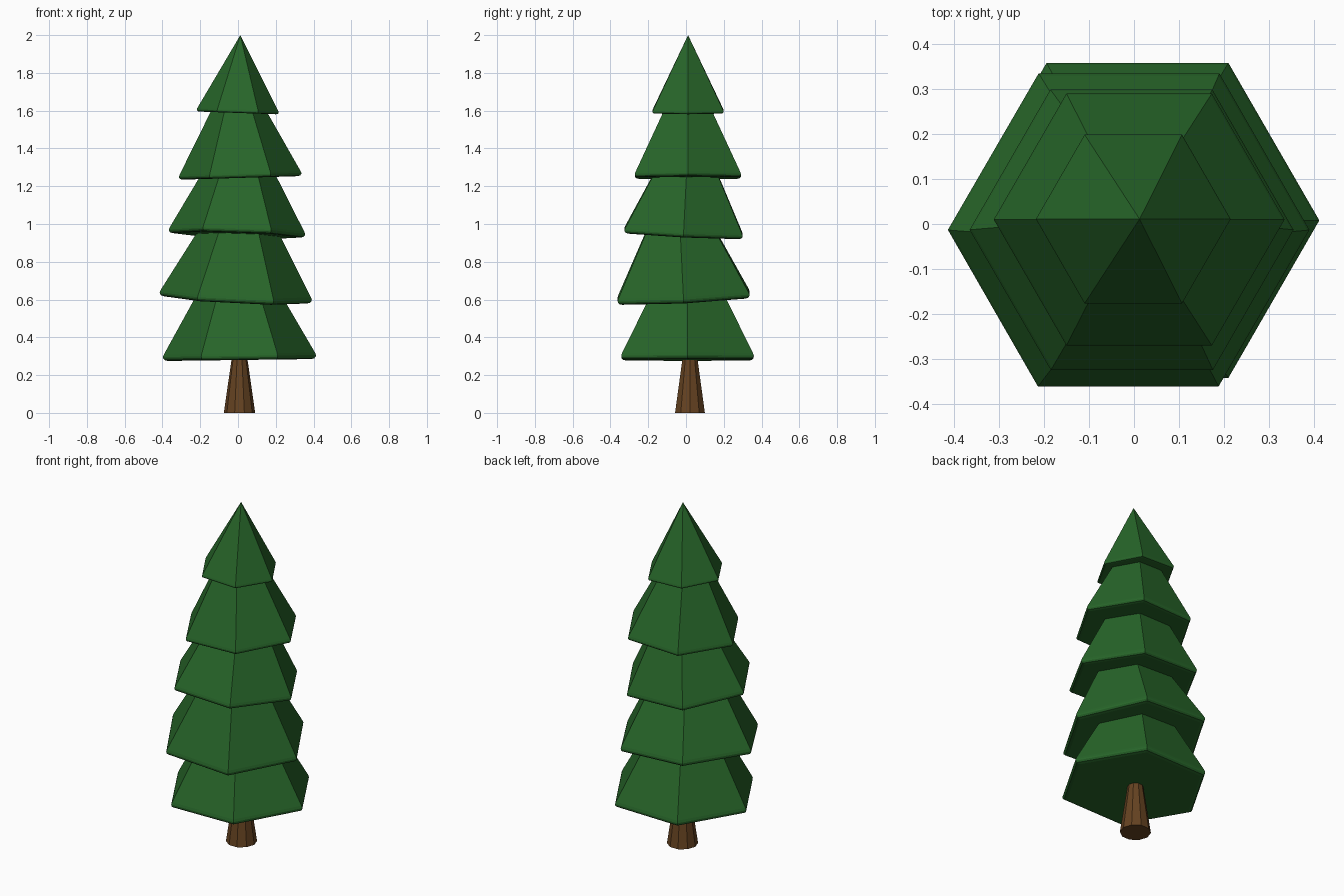
import bpy, bmesh
from math import cos, sin, tau

if "Cube" in bpy.data.objects:
    bpy.data.objects.remove(bpy.data.objects["Cube"])


def material(name, color):
    m = bpy.data.materials.new(name)
    m.diffuse_color = (*color, 1)
    m.use_nodes = True
    m.node_tree.nodes["Principled BSDF"].inputs["Base Color"].default_value = m.diffuse_color
    return m


def lathe(name, profile, sides, mat, loc, rot=(0, 0, 0)):
    """Faceted solid from (radius, height) rings, closed with end caps."""
    bm = bmesh.new()
    rings = []
    for r, z in profile:
        if r == 0:
            rings.append([bm.verts.new((0, 0, z))])
        else:
            rings.append([bm.verts.new((r * cos(tau * i / sides), r * sin(tau * i / sides), z))
                          for i in range(sides)])
    for a, b in zip(rings, rings[1:]):
        for i in range(sides):
            j = (i + 1) % sides
            bm.faces.new((a[i], a[j], b[0]) if len(b) == 1 else (a[i], a[j], b[j], b[i]))
    bm.faces.new(rings[0][::-1])
    if len(rings[-1]) > 1:
        bm.faces.new(rings[-1])
    mesh = bpy.data.meshes.new(name)
    bm.to_mesh(mesh)
    bm.free()
    obj = bpy.data.objects.new(name, mesh)
    obj.location, obj.rotation_euler = loc, rot
    mesh.materials.append(mat)
    bpy.context.collection.objects.link(obj)
    return obj


green = material("needles", (0.02, 0.13, 0.022))
brown = material("bark", (0.13, 0.055, 0.015))

# Tapered ten-sided trunk
lathe("trunk", [(0.083, 0), (0.034, 0.34)], 10, brown, (0.008, 0.021, 0))

# Hexagonal foliage tiers: centre, radius, cone height, tilt about x and y
tiers = [
    ((0.008, 0.008, 0.280), 0.405, 0.74, 0.0, -0.013),
    ((-0.013, -0.012, 0.598), 0.403, 0.74, 0.05, 0.05),
    ((-0.006, -0.014, 0.940), 0.361, 0.68, -0.05, 0.034),
    ((0.012, 0.010, 1.244), 0.324, 0.63, 0.0, -0.03),
    ((-0.002, 0.011, 1.588), 0.217, 0.412, 0.0, 0.035),
]
for n, (loc, r, h, rx, ry) in enumerate(tiers, 1):
    k = r / 0.4
    # Rounded lower rim, then straight slope to a point
    rim = [(r - 0.026 * k, 0), (r - 0.009 * k, 0.004 * k), (r - 0.001 * k, 0.013 * k),
           (r, 0.021 * k), (r - 0.005 * k, 0.034 * k)]
    lathe(f"foliage_tier_{n}", rim + [(0, h)], 6, green, loc, (rx, ry, 0))
